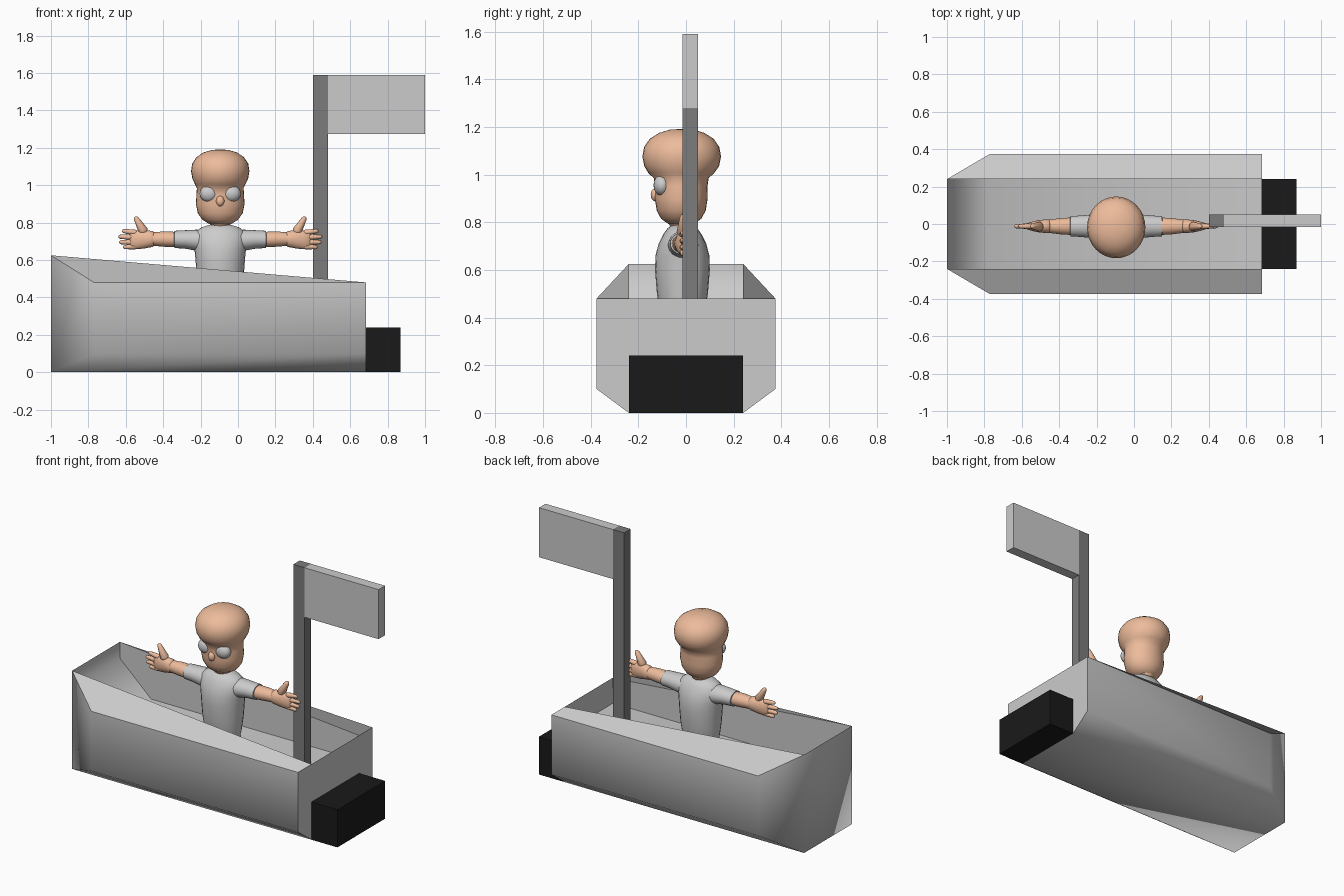
import bpy, bmesh
from math import cos, sin, pi, radians
from mathutils import Vector

if "Cube" in bpy.data.objects:
    bpy.data.objects.remove(bpy.data.objects["Cube"])

CX, CY = -0.095, -0.015      # centre of the passenger


def material(name, rgb):
    m = bpy.data.materials.new(name)
    m.diffuse_color = (*rgb, 1)
    m.use_nodes = True
    m.node_tree.nodes["Principled BSDF"].inputs["Base Color"].default_value = m.diffuse_color
    return m


SKIN = material("skin", (0.85, 0.5, 0.33))
BROWN = material("trousers", (0.5, 0.24, 0.08))
BLACK = material("black", (0.01, 0.01, 0.01))
DARK = material("dark_grey", (0.2, 0.2, 0.2))


def finish(name, bm, mat=None, smooth=None, recalc=True):
    if recalc:
        bmesh.ops.recalc_face_normals(bm, faces=bm.faces[:])
    me = bpy.data.meshes.new(name)
    bm.to_mesh(me)
    bm.free()
    ob = bpy.data.objects.new(name, me)
    bpy.context.collection.objects.link(ob)
    if mat:
        me.materials.append(mat)
    if smooth:
        bpy.ops.object.select_all(action='DESELECT')
        ob.select_set(True)
        bpy.context.view_layer.objects.active = ob
        bpy.ops.object.shade_smooth_by_angle(angle=radians(smooth))
    return ob


def box(name, lo, hi, mat=None):
    bm = bmesh.new()
    bmesh.ops.create_cube(bm, size=1)
    for v in bm.verts:
        v.co = [lo[i] + (v.co[i] + 0.5) * (hi[i] - lo[i]) for i in range(3)]
    return finish(name, bm, mat)


def loft(name, rings, u, v, mat=None, n=24):
    """Skin through rings of (centre, radius along u, radius along v)."""
    bm = bmesh.new()
    u, v = Vector(u), Vector(v)
    loops = [[bm.verts.new(Vector(c) + u * a * cos(2 * pi * i / n) + v * b * sin(2 * pi * i / n))
              for i in range(n)] for c, a, b in rings]
    for A, B in zip(loops, loops[1:]):
        for i in range(n):
            j = (i + 1) % n
            bm.faces.new((A[i], A[j], B[j], B[i]))
    bm.faces.new(loops[0])
    bm.faces.new(loops[-1])
    return finish(name, bm, mat, 60)


def limb(name, p0, p1, r0, r1, mat, n=12):
    """Tapered capsule between two points."""
    p0, p1 = Vector(p0), Vector(p1)
    d = (p1 - p0).normalized()
    v = d.cross(Vector((0, 1, 0))).normalized()
    u = v.cross(d)
    rings = [(p0 + d * r0 * (1 - cos(a)), r0 * sin(a), r0 * sin(a)) for a in (0.15, 0.7, pi / 2)]
    rings += [(p1 - d * r1 * (1 - cos(a)), r1 * sin(a), r1 * sin(a)) for a in (pi / 2, 0.7, 0.15)]
    return loft(name, rings, u, v, mat, n)


def ball(name, c, r, mat=None):
    bm = bmesh.new()
    bmesh.ops.create_uvsphere(bm, u_segments=24, v_segments=14, radius=1)
    for v in bm.verts:
        v.co = [c[i] + v.co[i] * r[i] for i in range(3)]
    return finish(name, bm, mat, 60)


# Hull: chamfered shell with a sunken cockpit
bm = bmesh.new()
half = dict(
    bow_low=(-1, .24, 0), bow_top=(-1, .24, .625),
    side_low=(-.77, .375, .1), side_top=(-.77, .375, .48),
    aft_low=(.685, .375, .1), aft_top=(.685, .375, .48),
    keel=(.685, .24, 0), rim=(.685, .24, .48),
    in_bow=(-.998, .24, .52), in_floor=(-.78, .24, .32), in_aft=(.682, .24, .32))
V = {s: {k: bm.verts.new((x, s * y, z)) for k, (x, y, z) in half.items()} for s in (-1, 1)}
for s in (-1, 1):
    for keys in ("bow_low bow_top side_top side_low", "side_low side_top aft_top aft_low",
                 "bow_low side_low aft_low keel", "bow_top rim aft_top side_top",
                 "bow_top in_bow in_floor in_aft rim"):
        bm.faces.new([V[s][k] for k in keys.split()])
for a, b in (("bow_low", "bow_top"), ("bow_low", "keel"), ("bow_top", "in_bow"),
             ("in_bow", "in_floor"), ("in_floor", "in_aft"), ("in_aft", "rim")):
    bm.faces.new((V[1][a], V[1][b], V[-1][b], V[-1][a]))
stern = ("keel", "aft_low", "aft_top", "rim")
bm.faces.new([V[1][k] for k in stern] + [V[-1][k] for k in reversed(stern)])
finish("hull", bm, None, 60)

# Motor block, flagpole and flag
box("motor", (.685, -.24, 0), (.868, .24, .24), BLACK)
box("flagpole", (.40, -.015, .30), (.48, .05, 1.59), DARK)
box("flag", (.48, -.015, 1.275), (1, .05, 1.59))

# Torso and legs
loft("shirt", [((CX, CY, z), a, b) for z, a, b in (
    (.36, .105, .075), (.42, .115, .093), (.5, .125, .107), (.6, .132, .115), (.66, .138, .113),
    (.71, .145, .1), (.75, .135, .08), (.775, .1, .062), (.79, .05, .04))], (1, 0, 0), (0, 1, 0))
for s in (-1, 1):
    limb("leg", (CX + s * .055, CY, .25), (CX + s * .06, CY, .43), .05, .062, BROWN)
limb("neck", (CX, CY, .74), (CX, CY, .86), .06, .06, SKIN)

# Head: narrow jaw below a wide cap-like skull
loft("head", [((CX, y, z), a, b) for z, a, b, y in (
    (.787, .02, .02, -.02), (.793, .06, .055, -.02), (.815, .095, .085, -.02),
    (.85, .12, .103, -.02), (.9, .13, .111, -.02), (.95, .127, .11, -.02),
    (.985, .125, .115, -.02), (1.005, .135, .137, -.02), (1.035, .149, .157, -.018),
    (1.075, .156, .165, -.018), (1.115, .15, .158, -.018), (1.15, .127, .134, -.018),
    (1.175, .09, .094, -.018), (1.188, .045, .05, -.018), (1.191, .01, .01, -.018))],
    (1, 0, 0), (0, 1, 0), SKIN, 32)
ball("nose", (CX, -.128, .915), (.022, .02, .028), SKIN)

for s in (-1, 1):
    ball("eye", (CX + s * .06, -.1, .955), (.05, .036, .045))

    # Sleeve and forearm, reaching straight out
    def arm(name, rows, mat=None):
        loft(name, [((CX + s * d, -.012, z), a, b) for d, a, b, z in rows], (0, 1, 0), (0, 0, 1), mat)
    arm("sleeve", ((.06, .065, .06, .70), (.13, .063, .056, .706), (.19, .057, .049, .71),
                   (.245, .054, .046, .71), (.247, .04, .035, .71)))
    arm("forearm", ((.2, .042, .039, .71), (.25, .046, .041, .71), (.3, .043, .041, .712),
                    (.37, .034, .035, .712)), SKIN)
    # Palm with a wrist bead, thumb and fingers
    arm("palm", ((.352, .03, .034, .712), (.362, .037, .043, .712), (.38, .036, .045, .712),
                 (.41, .033, .05, .711), (.445, .026, .05, .708), (.475, .017, .045, .706),
                 (.485, .008, .04, .706)), SKIN)
    limb("thumb", (CX + s * .40, -.014, .735), (CX + s * .455, -.012, .832), .026, .014, SKIN)
    for z0, z1, tip in ((.745, .756, .525), (.72, .725, .545), (.696, .695, .541), (.674, .668, .52)):
        limb("finger", (CX + s * .44, -.012, z0), (CX + s * tip, -.012, z1), .016, .011, SKIN)
